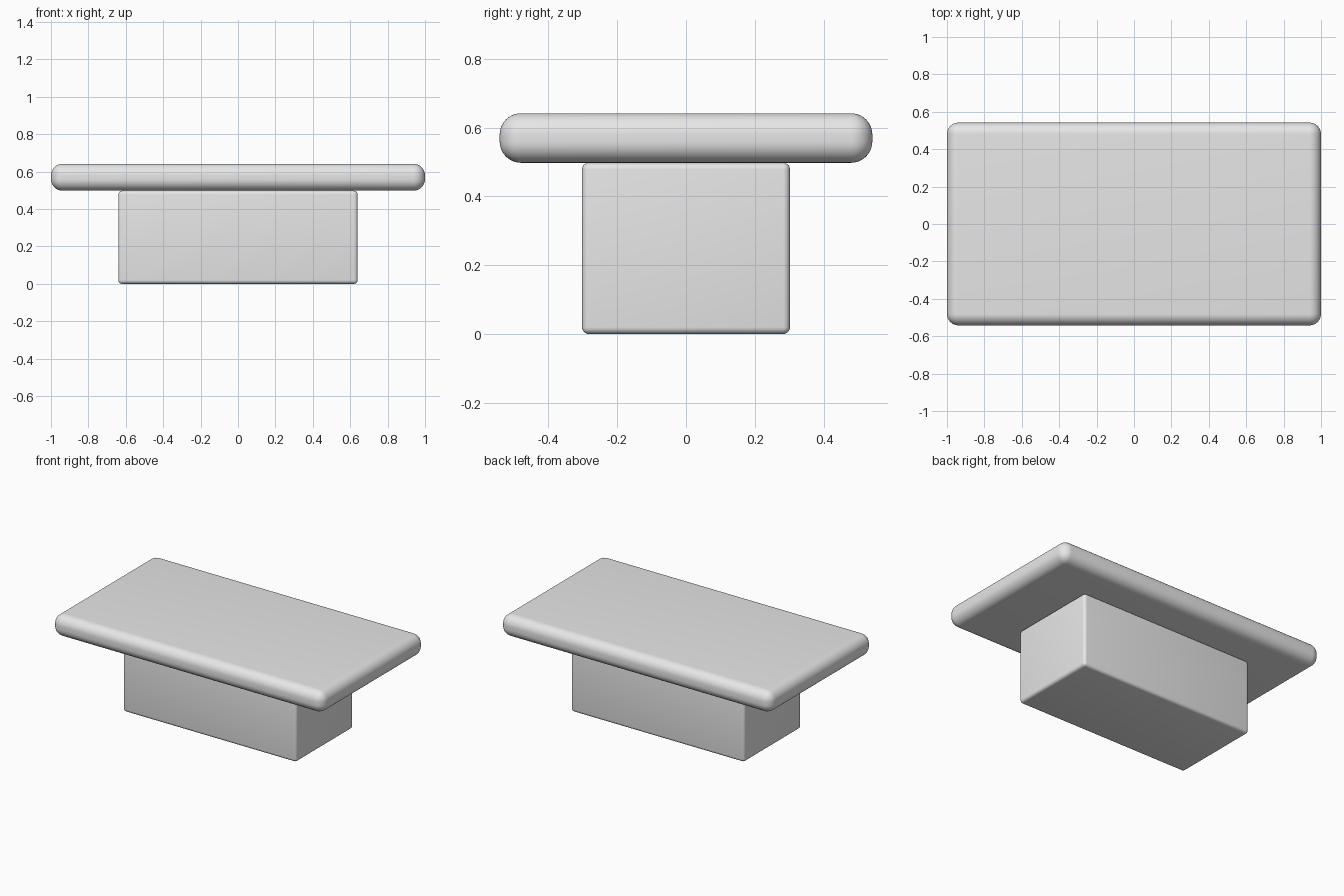
import bpy

if "Cube" in bpy.data.objects:
    bpy.data.objects.remove(bpy.data.objects["Cube"])

# One plain colour for the whole table
grey = bpy.data.materials.new("light grey")
grey.diffuse_color = (0.8, 0.8, 0.8, 1)
grey.use_nodes = True
grey.node_tree.nodes["Principled BSDF"].inputs["Base Color"].default_value = grey.diffuse_color


def rounded_box(name, size, z_low, radius, segments):
    """Box centred on x and y, resting at z_low, with all edges rounded."""
    bpy.ops.mesh.primitive_cube_add(size=1, location=(0, 0, z_low + size[2] / 2))
    box = bpy.context.object
    box.name = name
    box.scale = size
    bpy.ops.object.transform_apply(location=False, rotation=False, scale=True)
    bevel = box.modifiers.new("rounded edges", 'BEVEL')
    bevel.width = radius
    bevel.segments = segments
    bevel.limit_method = 'NONE'
    bpy.ops.object.modifier_apply(modifier=bevel.name)
    bpy.ops.object.shade_smooth_by_angle()
    box.data.materials.append(grey)
    return box


# Solid block base
rounded_box("base", (1.28, 0.605, 0.498), 0.0, 0.02, 5)

# Thick slab with well rounded edges
rounded_box("table_top", (2.0, 1.084, 0.144), 0.498, 0.062, 10)
